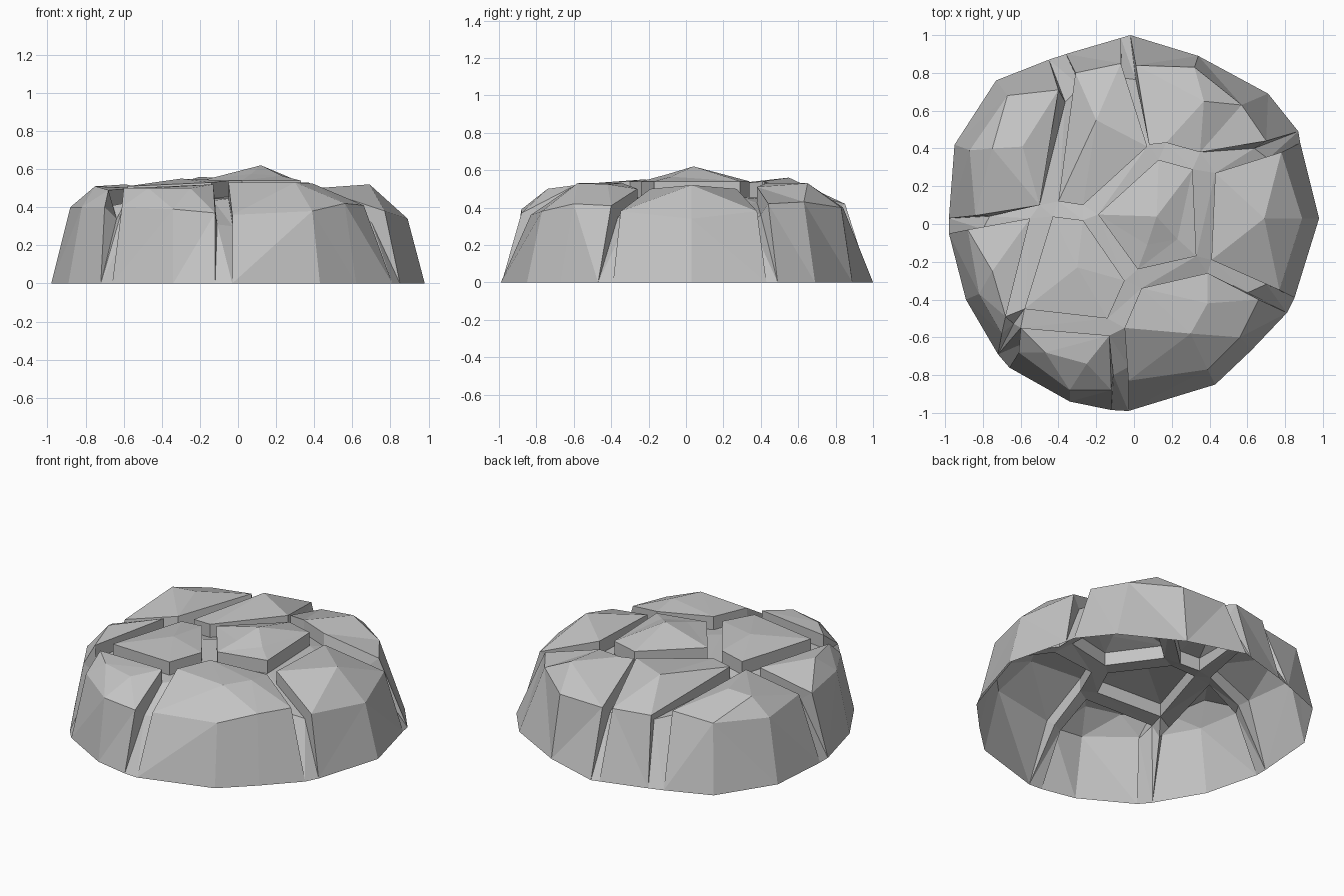
import bpy
from mathutils import Vector
from mathutils.geometry import delaunay_2d_cdt

cube = bpy.data.objects.get("Cube")
if cube:
    bpy.data.objects.remove(cube)

stone = bpy.data.materials.new("grey_stone")
stone.use_nodes = True
GREY = (.55, .55, .55, 1)
stone.diffuse_color = GREY
stone.node_tree.nodes["Principled BSDF"].inputs["Base Color"].default_value = GREY

floor_loops = []  # bottom outline of every slab


def make_object(name, verts, faces):
    mesh = bpy.data.meshes.new(name)
    mesh.from_pydata(verts, [], faces)
    mesh.materials.append(stone)
    mesh.update()
    obj = bpy.data.objects.new(name, mesh)
    bpy.context.collection.objects.link(obj)


def triangulate(points, edges, loops):
    """Triangulate in plan; return triangles and which loops hold them."""
    flat = [Vector(p[:2]) for p in points]
    _, _, tris, origin, _, holders = delaunay_2d_cdt(flat, edges, loops, 0, 1e-5)
    return [([origin[i][0] for i in tri], held)
            for tri, held in zip(tris, holders) if all(origin[i] for i in tri)]


def sunk(point):
    """Crack bottom below a slab corner: on the ground, the shoulder or the top."""
    x, y, z = point
    if z == 0:
        return point
    if z < .46:
        return (x * .91, y * .91, z - .06)
    return (x, y, z - .085)


def slab(name, outline, inside=(), creases=()):
    """A hollow slab: faceted top over the outline, with walls into the cracks."""
    area = sum(a[0] * b[1] - b[0] * a[1]
               for a, b in zip(outline, outline[1:] + outline[:1]))
    if area < 0:
        outline = outline[::-1]
    n = len(outline)
    points = outline + list(inside)
    edges = [(points.index(a), points.index(b)) for a, b in creases]
    faces = [t for t, held in triangulate(points, edges, [list(range(n))]) if held]
    bottom = [sunk(p) for p in outline]
    floor_loops.append(bottom)
    m = len(points)
    for i in range(n):
        j = (i + 1) % n
        if outline[i][2] > 0 and outline[j][2] > 0:
            faces.append((m + i, m + j, j, i))
        elif outline[i][2] > 0:
            faces.append((m + i, j, i))
        elif outline[j][2] > 0:
            faces.append((i, m + j, j))
    make_object(name, points + bottom, faces)


def rim_slab(name, base, shoulder, inner, peaks):
    """An outer slab, falling from its inner edge over a shoulder to the ground."""
    ground = [(x, y, 0) for x, y in base]
    outline = ground + [shoulder[-1]] + inner + [shoulder[0]]
    creases = list(zip(shoulder, shoulder[1:])) + list(zip(ground, shoulder))
    slab(name, outline, shoulder[1:-1] + peaks, creases)


# Outer slabs, clockwise from the back
rim_slab("back_left_slab",
         [(-.02, 1), (.34, .89), (.71, .69), (.87, .49)],
         [(.01, .84, .4), (.32, .83, .4), (.57, .63, .43), (.7, .44, .42)],
         [(.35, .38, .51), (.17, .43, .53), (.08, .42, .54)],
         [(.37, .65, .53)])
rim_slab("left_slab",
         [(.88, .43), (.98, .03), (.85, -.39)],
         [(.78, .38, .38), (.89, .03, .34), (.77, -.35, .38)],
         [(.41, -.19, .5), (.43, .27, .5)],
         [(.69, .03, .52)])
rim_slab("front_left_slab",
         [(.81, -.47), (.62, -.67), (.43, -.85), (-.03, -.99)],
         [(.66, -.4, .41), (.56, -.6, .42), (.39, -.77, .38), (-.03, -.83, .36)],
         [(-.05, -.55, .53), (.04, -.34, .53), (.39, -.26, .5)],
         [(.3, -.58, .53), (.39, -.42, .525)])
rim_slab("front_right_slab",
         [(-.12, -.985), (-.34, -.94), (-.66, -.76)],
         [(-.12, -.88, .37), (-.34, -.88, .39), (-.61, -.68, .4)],
         [(-.6, -.55, .5), (-.13, -.59, .52)],
         [(-.25, -.74, .5), (-.47, -.68, .5)])
rim_slab("right_slab",
         [(-.72, -.69), (-.89, -.4), (-.98, -.05)],
         [(-.7, -.58, .4), (-.82, -.37, .4), (-.88, -.03, .4)],
         [(-.55, .03, .5), (-.68, -.49, .49)],
         [(-.75, -.25, .51)])
rim_slab("back_right_slab",
         [(-.98, .03), (-.95, .42), (-.73, .76), (-.45, .87)],
         [(-.84, .045, .41), (-.87, .39, .4), (-.67, .68, .42), (-.4, .71, .44)],
         [(-.5, .1, .5)],
         [(-.75, .4, .51), (-.59, .41, .52)])
rim_slab("back_slab",
         [(-.36, .9), (-.07, .985)],
         [(-.31, .8, .42), (-.07, .85, .42)],
         [(.07, .41, .54), (-.27, .1, .51), (-.4, .12, .5)],
         [(-.2, .55, .56)])

# Two raised slabs in the middle
slab("centre_left_slab",
     [(.13, .34, .54), (.31, .29, .54), (.33, -.17, .54), (.02, -.24, .54),
      (-.19, .05, .54)], [(.12, .04, .62), (.23, -.08, .565), (.07, -.11, .575)])
slab("centre_right_slab",
     [(-.43, .04, .51), (-.27, .02, .53), (-.05, -.3, .54), (-.14, -.5, .53),
      (-.58, -.45, .51)], [(-.3, -.23, .55)])

# Crack floor: fills everything between the slab bottoms
points, loops = [], []
for loop in floor_loops:
    loops.append(list(range(len(points), len(points) + len(loop))))
    points += loop
faces = [t for t, held in triangulate(points, [], loops)
         if not held and any(points[i][2] > .01 for i in t)]
make_object("crack_floor", points, faces)
